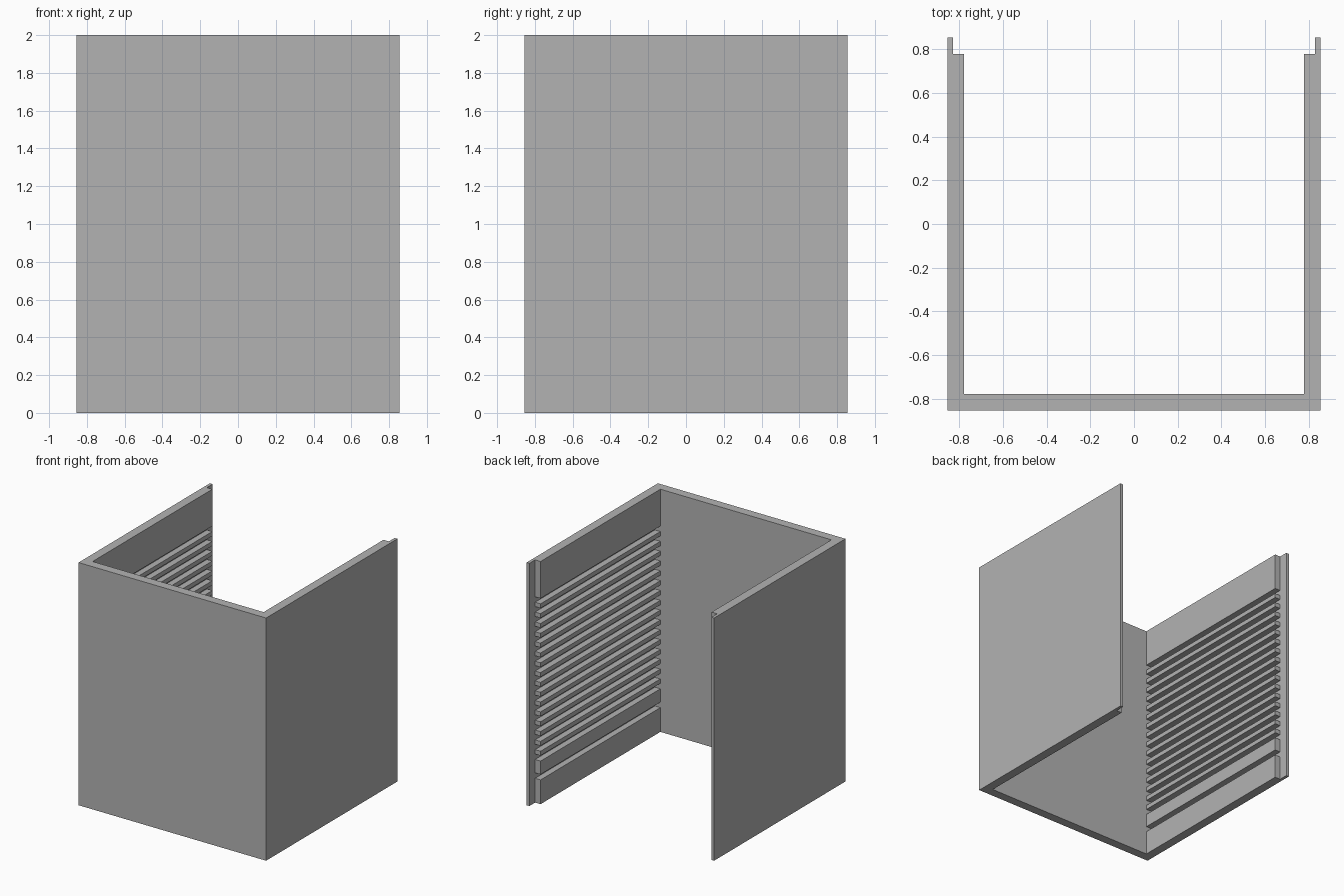
import bpy
import bmesh

cube = bpy.data.objects.get("Cube")
if cube:
    bpy.data.objects.remove(cube, do_unlink=True)

HEIGHT = 2.0
OUTER = 0.855        # half width of the case
INNER = 0.78         # half width of the cavity
GROOVE_X = 0.83      # floor of the grooves, flush with the rear lip
SLOT = 0.045         # groove height
PITCH = 0.081
SLOT_COUNT = 17

grey = bpy.data.materials.new("plain grey")
grey.use_nodes = True
grey.diffuse_color = (0.45, 0.45, 0.45, 1)
grey.node_tree.nodes["Principled BSDF"].inputs["Base Color"].default_value = grey.diffuse_color


def prism(name, outline, axis, start, end):
    """Extrude a closed outline along y (outline in x, z) or z (outline in x, y)."""
    bm = bmesh.new()
    if axis == "y":
        points = [(a, start, b) for a, b in outline]
        offset = (0, end - start, 0)
    else:
        points = [(a, b, start) for a, b in outline]
        offset = (0, 0, end - start)
    face = bm.faces.new([bm.verts.new(p) for p in points])
    result = bmesh.ops.extrude_face_region(bm, geom=[face])
    moved = [v for v in result["geom"] if isinstance(v, bmesh.types.BMVert)]
    bmesh.ops.translate(bm, verts=moved, vec=offset)
    bmesh.ops.recalc_face_normals(bm, faces=bm.faces)
    mesh = bpy.data.meshes.new(name)
    bm.to_mesh(mesh)
    bm.free()
    mesh.materials.append(grey)
    obj = bpy.data.objects.new(name, mesh)
    bpy.context.collection.objects.link(obj)
    return obj


def rectangle(x0, y0, x1, y1):
    return [(x0, y0), (x1, y0), (x1, y1), (x0, y1)]


# Front panel across the full width
prism("front_panel", rectangle(-OUTER, -OUTER, OUTER, -INNER), "z", 0, HEIGHT)

# One separate low groove, then the evenly spaced rack of grooves
slots = [0.2] + [0.355 + i * PITCH for i in range(SLOT_COUNT)]

for side, sign in (("left", 1), ("right", -1)):
    # Side wall with a comb profile on its inner face
    comb = [(OUTER, HEIGHT), (OUTER, 0), (INNER, 0)]
    for z in slots:
        comb += [(INNER, z), (GROOVE_X, z), (GROOVE_X, z + SLOT), (INNER, z + SLOT)]
    comb.append((INNER, HEIGHT))
    prism(side + "_grooved_wall", [(sign * x, z) for x, z in comb], "y", -INNER, INNER)

    # Thin lip at the open rear edge
    lip = rectangle(sign * GROOVE_X, INNER, sign * OUTER, OUTER)
    prism(side + "_rear_lip", lip, "z", 0, HEIGHT)
